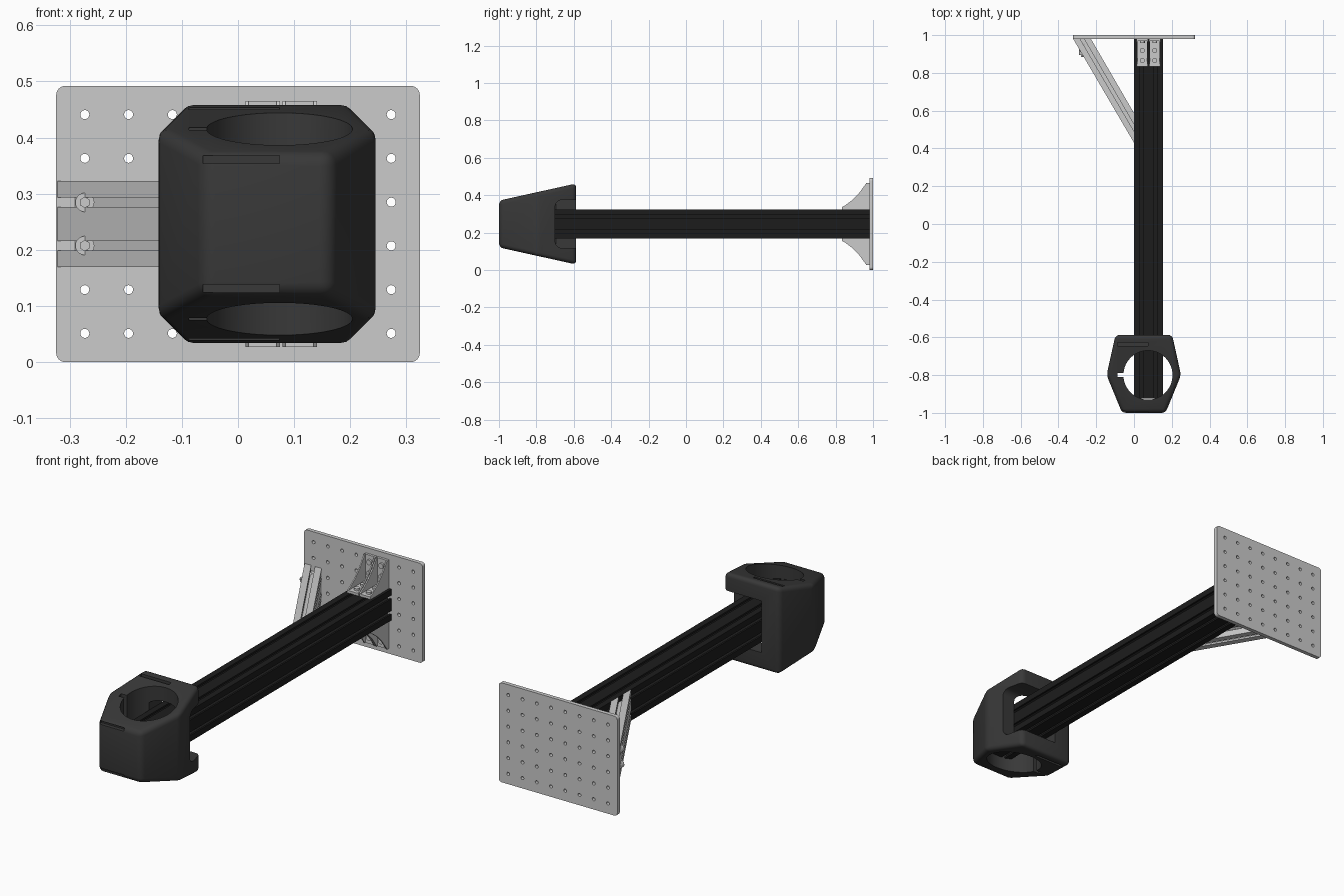
import bpy, bmesh
from math import cos, sin, pi
from mathutils import Matrix

if "Cube" in bpy.data.objects:
    bpy.data.objects.remove(bpy.data.objects["Cube"])

CZ = 0.246            # height of the beam axis
W = 0.077             # profile module
BX = 0.077            # beam centre in x


def material(name, v):
    m = bpy.data.materials.new(name)
    m.diffuse_color = (v, v, v, 1)
    m.use_nodes = True
    m.node_tree.nodes["Principled BSDF"].inputs["Base Color"].default_value = m.diffuse_color
    return m


BLACK = material("black_anodised", 0.012)
DARK = material("dark_plastic", 0.04)


def make(name, bm, mat=None):
    bmesh.ops.recalc_face_normals(bm, faces=bm.faces)
    me = bpy.data.meshes.new(name)
    bm.to_mesh(me)
    bm.free()
    ob = bpy.data.objects.new(name, me)
    bpy.context.collection.objects.link(ob)
    if mat:
        me.materials.append(mat)
    return ob


def loft(name, a, b, mat=None):
    """Solid between two matching point loops."""
    bm = bmesh.new()
    va = [bm.verts.new(p) for p in a]
    vb = [bm.verts.new(p) for p in b]
    n = len(va)
    for i in range(n):
        j = (i + 1) % n
        bm.faces.new((va[i], va[j], vb[j], vb[i]))
    bm.faces.new(va[::-1])
    bm.faces.new(vb)
    return make(name, bm, mat)


def box(name, x0, x1, y0, y1, z0, z1):
    ring = [(x0, y0), (x1, y0), (x1, y1), (x0, y1)]
    return loft(name, [(x, y, z0) for x, y in ring], [(x, y, z1) for x, y in ring])


def cylinders(name, centres, r, depth, axis="Y", seg=20):
    bm = bmesh.new()
    rot = Matrix.Rotation(pi / 2, 4, "X") if axis == "Y" else Matrix()
    for c in centres:
        bmesh.ops.create_cone(bm, cap_ends=True, segments=seg, radius1=r, radius2=r,
                              depth=depth, matrix=Matrix.Translation(c) @ rot)
    return make(name, bm)


def rounded_rect(u0, u1, w0, w1, r, n=6):
    pts = []
    corners = [(u1 - r, w1 - r), (u0 + r, w1 - r), (u0 + r, w0 + r), (u1 - r, w0 + r)]
    for k, (cu, cw) in enumerate(corners):
        for i in range(n + 1):
            t = (k + i / n) * pi / 2
            pts.append((cu + r * cos(t), cw + r * sin(t)))
    return pts


def slotted(nu, nw):
    """T-slot section, nu by nw modules, starting at the origin."""
    a, b, c, t, d = 0.0085, 0.018, 0.009, 0.009, 0.026
    slot = [(-a, 0), (-a, t), (-b, t), (-c, d), (c, d), (b, t), (a, t), (a, 0)]
    sides = [((0, 0), (1, 0), nu), ((nu * W, 0), (0, 1), nw),
             ((nu * W, nw * W), (-1, 0), nu), ((0, nw * W), (0, -1), nw)]
    pts = []
    for (pu, pw), (du, dw), n in sides:
        pts.append((pu, pw))
        for k in range(n):
            for s, depth in slot:
                l = (k + 0.5) * W + s
                pts.append((pu + du * l - dw * depth, pw + dw * l + du * depth))
    return pts


def select_only(obs):
    bpy.ops.object.select_all(action="DESELECT")
    for o in obs:
        o.select_set(True)
    bpy.context.view_layer.objects.active = obs[0]


def apply(ob):
    select_only([ob])
    for m in list(ob.modifiers):
        bpy.ops.object.modifier_apply(modifier=m.name)


def cut(ob, cutter):
    m = ob.modifiers.new("cut", "BOOLEAN")
    m.operation, m.solver, m.object = "DIFFERENCE", "EXACT", cutter
    apply(ob)
    bpy.data.objects.remove(cutter)


def join(name, obs):
    select_only(obs)
    bpy.ops.object.join()
    obs[0].name = name
    return obs[0]


# Wall plate with its grid of holes
rr = rounded_rect(-0.324, 0.324, 0, 0.492, 0.016)
plate = loft("wall_plate", [(x, 0.98, z) for x, z in rr], [(x, 1.0, z) for x, z in rr])
cut(plate, cylinders("hole_cutter", [(-0.273 + 0.078 * i, 0.99, CZ + 0.078 * (j - 2.5))
                                     for i in range(8) for j in range(6)], 0.008, 0.1))

# Main beam
sec = [(u + BX - W, w + CZ - W) for u, w in slotted(2, 2)]
beam = loft("main_beam", [(x, -0.925, z) for x, z in sec],
            [(x, 0.98, z) for x, z in sec], BLACK)

# Diagonal brace, mitred against plate and beam
sec = [(u / W, w + CZ - W) for u, w in slotted(1, 2)]
brace = loft("diagonal_brace", [(-0.322 + 0.094 * s, 0.98, z) for s, z in sec],
             [(0, 0.43 + 0.157 * s, z) for s, z in sec])
rows = [CZ - W / 2, CZ + W / 2]
join("brace_bolts", [
    cylinders("bolt_flange", [(-0.273, 0.926, z) for z in rows], 0.017, 0.06),
    cylinders("bolt_head", [(-0.273, 0.92, z) for z in rows], 0.010, 0.07, seg=6)])

# Corner brackets above and below the beam
GUSSET = [(0.98, 0), (0.835, 0), (0.835, 0.014), (0.85, 0.022), (0.89, 0.052),
          (0.925, 0.088), (0.95, 0.122), (0.964, 0.142), (0.98, 0.142)]
ELL = [(0.98, 0), (0.835, 0), (0.835, 0.012), (0.968, 0.012), (0.968, 0.142), (0.98, 0.142)]


def bracket(name, x0, x1, sg):
    def h(v):
        return CZ + sg * (W + v)

    def slab(prof, a, b):
        return loft("slab", [(a, y, h(v)) for y, v in prof], [(b, y, h(v)) for y, v in prof])
    xm = (x0 + x1) / 2
    parts = [slab(ELL, x0, x1), slab(GUSSET, x0, x0 + 0.006), slab(GUSSET, x1 - 0.006, x1),
             cylinders("b", [(xm, y, h(0.014)) for y in (0.865, 0.918)], 0.013, 0.016, "Z"),
             cylinders("b", [(xm, 0.966, h(v)) for v in (0.055, 0.11)], 0.013, 0.016)]
    join(name, parts)


for sg, side in ((1, "upper"), (-1, "lower")):
    bracket(side + "_bracket_left", 0.013, 0.075, sg)
    bracket(side + "_bracket_right", 0.079, 0.141, sg)

# Clamp head: hexagonal block, taller towards the back
hexa = [(-0.15, -0.587), (-0.197, -0.8), (-0.115, -1.0),
        (0.115, -1.0), (0.197, -0.8), (0.15, -0.587)]


def half(y):
    return 0.125 + 0.2216 * (y + 1)


head = loft("clamp_head", [(0.052 + x, y, CZ - half(y)) for x, y in hexa],
            [(0.052 + x, y, CZ + half(y)) for x, y in hexa], DARK)
bev = head.modifiers.new("round", "BEVEL")
bev.width, bev.segments, bev.limit_method, bev.angle_limit = 0.022, 4, "ANGLE", 0.3
apply(head)

# Vertical bore, side slit, rear opening for the beam
cut(head, cylinders("bore", [(0.074, -0.8, CZ)], 0.13, 1.0, "Z", 64))
cut(head, box("slit", -0.087, 0.0, -0.81, -0.79, -0.2, 0.7))
rr = rounded_rect(-0.70, -0.4, CZ - 0.128, CZ + 0.128, 0.035)
cut(head, loft("opening", [(-0.002, y, z) for y, z in rr], [(0.4, y, z) for y, z in rr]))

# Shallow grooves on the end faces and the front
for sg in (1, -1):
    z0, z1 = sorted((CZ + sg * 0.192, CZ + sg * 0.3))
    cut(head, box("groove", -0.088, 0.074, -0.645, -0.628, z0, z1))
    z0, z1 = sorted((CZ + sg * 0.108, CZ + sg * 0.122))
    cut(head, box("groove", -0.062, 0.074, -1.05, -0.98, z0, z1))

for ob in list(bpy.context.scene.objects):
    select_only([ob])
    bpy.ops.object.shade_smooth_by_angle(angle=0.6)
